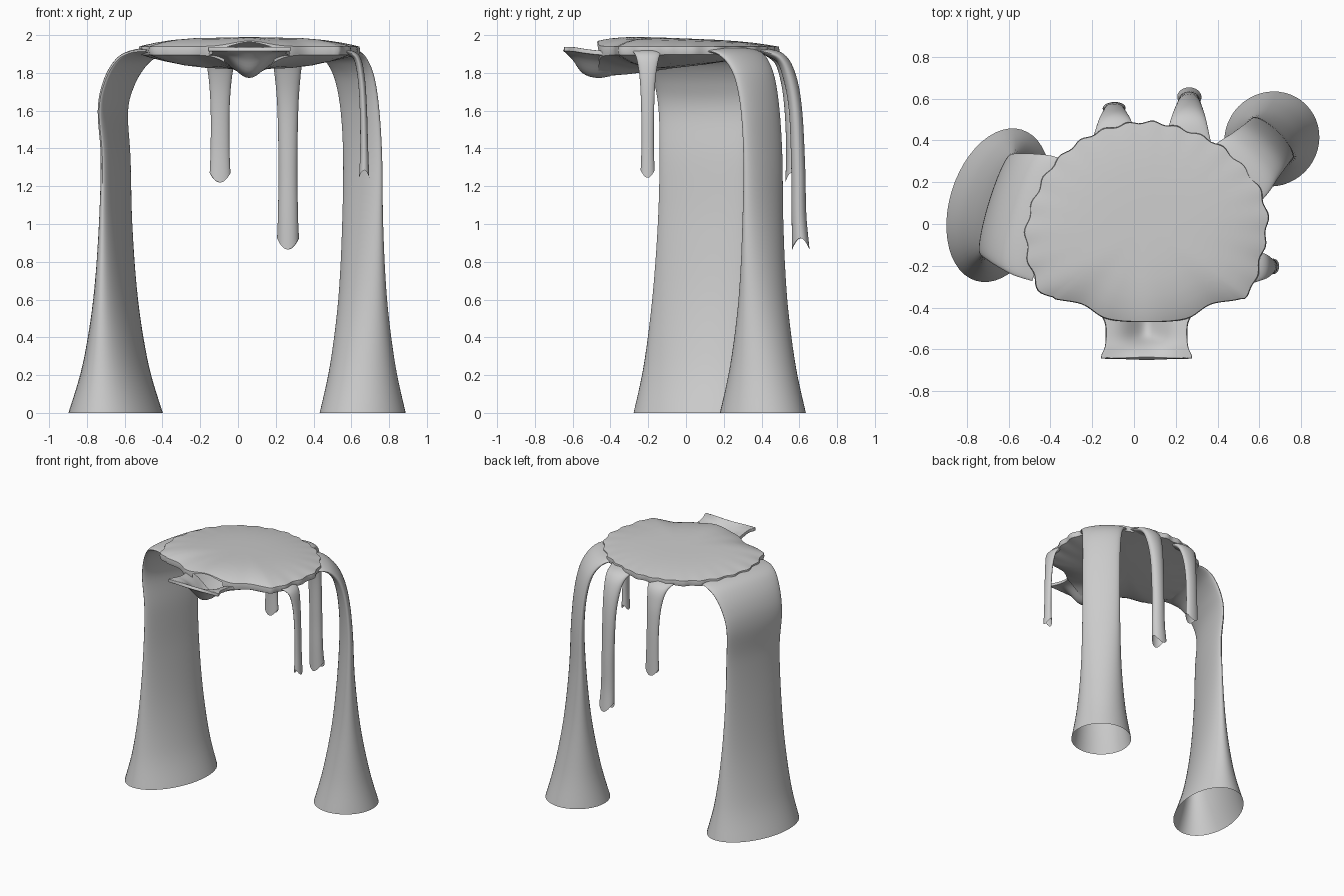
import bpy, bmesh, math
from mathutils import Vector

if "Cube" in bpy.data.objects:
    bpy.data.objects.remove(bpy.data.objects["Cube"])


def spline(pts, steps, closed=False):
    """Catmull-Rom through tuples of any size."""
    n, out = len(pts), []
    get = (lambda i: pts[i % n]) if closed else (lambda i: pts[max(0, min(n - 1, i))])
    for i in range(n if closed else n - 1):
        p = [get(i + k) for k in (-1, 0, 1, 2)]
        for j in range(steps):
            t = j / steps
            out.append(tuple(
                0.5 * (2 * b + (c - a) * t + (2 * a - 5 * b + 4 * c - d) * t * t
                       + (3 * b - a - 3 * c + d) * t ** 3)
                for a, b, c, d in zip(*p)))
    if not closed:
        out.append(tuple(pts[-1]))
    return out


def finish(name, bm):
    bmesh.ops.recalc_face_normals(bm, faces=bm.faces[:])
    me = bpy.data.meshes.new(name)
    bm.to_mesh(me)
    bm.free()
    ob = bpy.data.objects.new(name, me)
    bpy.context.collection.objects.link(ob)
    bpy.ops.object.select_all(action='DESELECT')
    ob.select_set(True)
    bpy.context.view_layer.objects.active = ob
    bpy.ops.object.shade_smooth_by_angle(angle=math.radians(40))
    return ob


def bridge(bm, r0, r1, closed=True):
    n = len(r0)
    for i in range(n if closed else n - 1):
        k = (i + 1) % n
        bm.faces.new((r0[i], r0[k], r1[k], r1[i]))


def flow(name, origin, angle, stations, tip=0.0, sides=36):
    """Open elliptical tube; stations are (outward offset, z, half width, half thickness)."""
    ang = math.radians(angle)
    out = Vector((math.cos(ang), math.sin(ang), 0))
    side = Vector((-math.sin(ang), math.cos(ang), 0))
    up = Vector((0, 0, 1))
    base = Vector((*origin, 0))
    path = spline(stations, 6)
    bm, rings = bmesh.new(), []
    z0 = path[0][1]
    for i, (d, z, a, b) in enumerate(path):
        p, q = path[max(0, i - 1)], path[min(len(path) - 1, i + 1)]
        td, tz = q[0] - p[0], q[1] - p[1]
        ln = math.hypot(td, tz)
        nrm = out * (tz / ln) - up * (td / ln)
        if i == 0:
            nrm = out
        fade = max(0, 1 - (z - z0) / 0.16)
        ring = []
        for k in range(sides):
            c, s = math.cos(2 * math.pi * k / sides), math.sin(2 * math.pi * k / sides)
            v = base + out * d + up * (z + tip * c * c * fade) + side * (a * c) + nrm * (b * s)
            ring.append(bm.verts.new(v))
        rings.append(ring)
    for r0, r1 in zip(rings, rings[1:]):
        bridge(bm, r0, r1)
    return finish(name, bm)


# Melted seat slab: scalloped outline, domed top, sagging underside, open at the spout
CX, CY = 0.06, 0.0
outline = [(0.64, 0.0), (0.61, 0.15), (0.52, 0.28), (0.39, 0.39), (0.22, 0.46), (0.06, 0.49),
           (-0.12, 0.46), (-0.27, 0.39), (-0.40, 0.27), (-0.48, 0.12), (-0.52, -0.04),
           (-0.50, -0.2), (-0.43, -0.34), (-0.25, -0.385), (-0.13, -0.455), (0.06, -0.47),
           (0.25, -0.455), (0.37, -0.385), (0.54, -0.345), (0.60, -0.2)]
rim = spline(outline, 9, True)


def front(x, y):
    return math.exp(-((x - CX) / 0.13) ** 2) if y < -0.3 else 0.0


def seat_point(i, s, level):
    x, y = rim[i]
    g = front(x, y)
    th = math.atan2(y - CY, x - CX)
    ripple = 1 + 0.014 * math.sin(26 * th) * (0 if y < -0.36 else 1)
    f = 1 + (ripple - 1) * s ** 6
    px, py = CX + (x - CX) * s * f, CY + (y - CY) * s * f
    if level > 0:
        plane, edge, power = 1.982 - 0.04 * py, 1.938 + 0.03 * g, 4
    elif level < 0:
        plane, edge, power = 1.832 + 0.115 * py, 1.898 - 0.112 * g, 2.5
    else:
        return px, py, 1.918 + 0.045 * g
    return px, py, plane + (edge - plane) * s ** power


bm = bmesh.new()
profile = [(s, 1) for s in (0.15, 0.35, 0.55, 0.72, 0.85, 0.93, 0.975)] + [(0.993, 1), (1.0, 0)] \
    + [(0.99, -1), (0.96, -1)] + [(s, -1) for s in (0.9, 0.8, 0.65, 0.45, 0.2)]
rings = [[bm.verts.new(seat_point(i, s, lv)) for i in range(len(rim))] for s, lv in profile]
for (pa, r0), (pb, r1) in zip(zip(profile, rings), zip(profile[1:], rings[1:])):
    bridge(bm, r0, r1)
    if pa[1] == 0:
        mouth = [f for f in bm.faces
                 if set(f.verts) <= set(r0 + r1)
                 and abs(f.calc_center_median().x - CX) < 0.14
                 and f.calc_center_median().y < -0.4]
        bmesh.ops.delete(bm, geom=mouth, context='FACES_ONLY')
for ring in (rings[0], rings[-1]):
    bm.faces.new(ring)
finish("seat", bm)

# Front pouring lip: a scoop flattening into a straight edge
# rows are (y, half width, sag at the middle, rim height)
rows = spline([(-0.40, 0.24, 0.11, 1.905), (-0.47, 0.20, 0.125, 1.91), (-0.54, 0.195, 0.11, 1.918),
               (-0.59, 0.20, 0.05, 1.925), (-0.625, 0.215, 0.015, 1.926),
               (-0.645, 0.218, 0.0, 1.926)], 4)
bm = bmesh.new()
grid = []
for y, w, sag, z in rows:
    line = []
    for k in range(25):
        u = k / 12 - 1
        line.append(bm.verts.new((CX + w * u, y, z - sag * math.exp(-(u / 0.5) ** 2))))
    grid.append(line)
for r0, r1 in zip(grid, grid[1:]):
    bridge(bm, r0, r1, False)
lip = finish("pouring_lip", bm)
sol = lip.modifiers.new("thickness", 'SOLIDIFY')
sol.thickness, sol.offset = 0.024, 0
bev = lip.modifiers.new("soft_rim", 'BEVEL')
bev.width, bev.segments = 0.01, 3

# Two flowing legs flaring at the floor
flow("left_leg", (-0.648, 0.09), 163, [
    (0, 0, 0.378, 0.235), (0, 0.25, 0.325, 0.155), (0, 0.6, 0.28, 0.09), (0, 1.0, 0.25, 0.052),
    (0, 1.35, 0.24, 0.038), (0.015, 1.6, 0.25, 0.035), (-0.02, 1.75, 0.265, 0.04),
    (-0.09, 1.86, 0.285, 0.038), (-0.17, 1.905, 0.3, 0.026), (-0.26, 1.915, 0.3, 0.015)], sides=48)
flow("right_leg", (0.66, 0.407), 45, [
    (0, 0, 0.223, 0.232), (0, 0.25, 0.182, 0.165), (0, 0.6, 0.153, 0.1), (0, 1.0, 0.142, 0.058),
    (0, 1.35, 0.14, 0.042), (-0.02, 1.6, 0.14, 0.038), (-0.06, 1.77, 0.145, 0.038),
    (-0.12, 1.865, 0.155, 0.034), (-0.19, 1.908, 0.17, 0.024), (-0.27, 1.915, 0.175, 0.015)], sides=48)

# Hanging drips with open rounded ends
flow("short_back_drip", (-0.095, 0.555), 92, [
    (0, 1.22, 0.055, 0.029), (0, 1.4, 0.05, 0.025), (-0.008, 1.6, 0.05, 0.025),
    (-0.027, 1.76, 0.06, 0.027), (-0.065, 1.87, 0.08, 0.027), (-0.15, 1.917, 0.11, 0.015)], tip=0.05)
flow("long_back_drip", (0.265, 0.608), 88, [
    (0, 0.865, 0.058, 0.046), (-0.01, 1.05, 0.053, 0.039), (-0.014, 1.3, 0.05, 0.037),
    (-0.028, 1.6, 0.055, 0.035), (-0.06, 1.78, 0.068, 0.035), (-0.11, 1.88, 0.085, 0.028),
    (-0.21, 1.917, 0.11, 0.015)], tip=0.06)
flow("side_drip", (0.668, -0.203), 0, [
    (0, 1.245, 0.037, 0.027), (0, 1.4, 0.033, 0.021), (-0.004, 1.6, 0.034, 0.019),
    (-0.015, 1.77, 0.042, 0.019), (-0.04, 1.88, 0.06, 0.018), (-0.1, 1.915, 0.08, 0.012)], tip=0.04)
